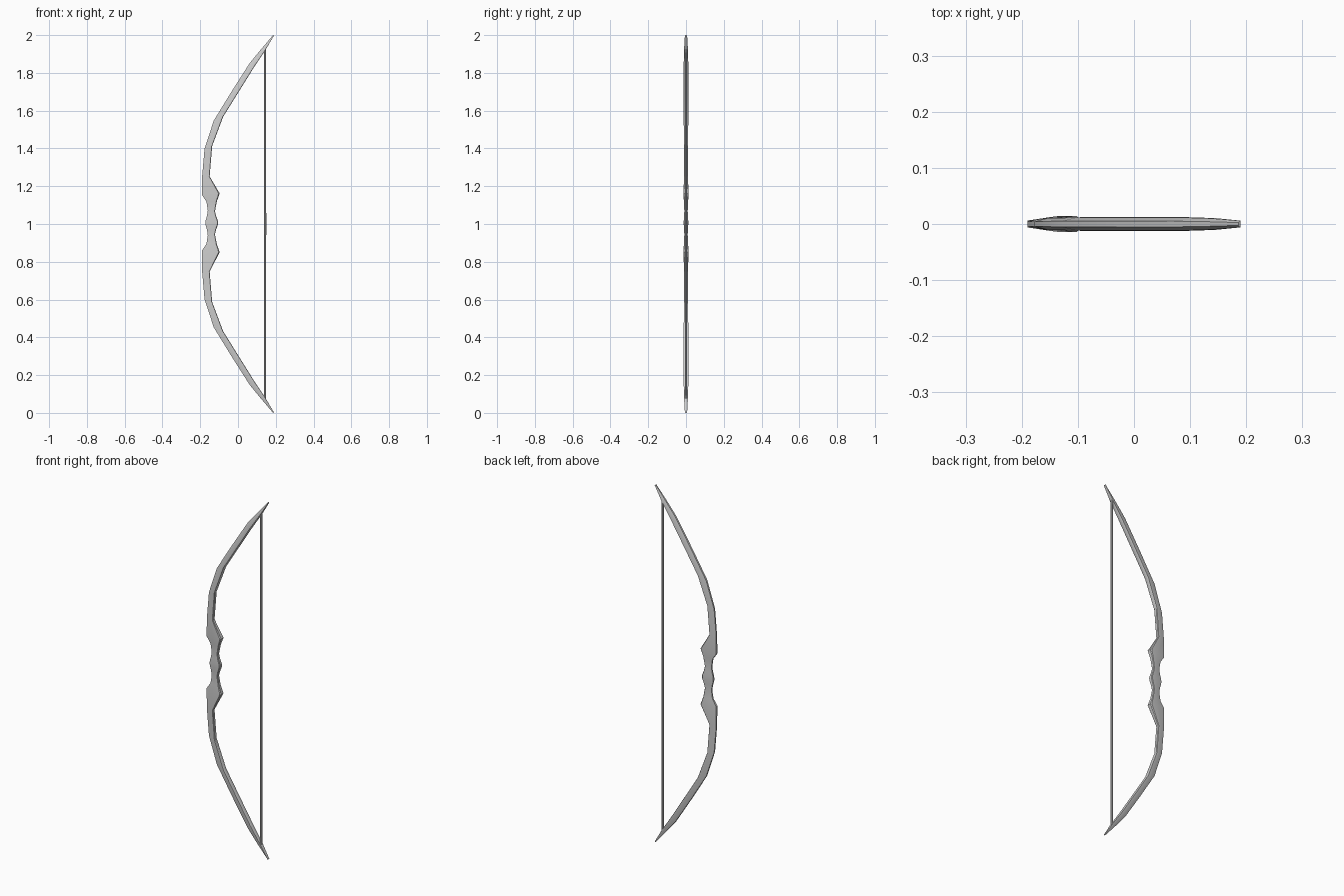
import bpy, bmesh, math

if "Cube" in bpy.data.objects:
    bpy.data.objects.remove(bpy.data.objects["Cube"])

# Upper half of the bow from grip centre to tip:
# back edge x, z | belly (string side) edge x, z | half thickness in y
HALF = [
    (-0.172, 1.005, -0.105, 1.006, 0.0120),
    (-0.171, 1.020, -0.106, 1.016, 0.0120),
    (-0.164, 1.045, -0.115, 1.040, 0.0105),
    (-0.160, 1.072, -0.122, 1.067, 0.0090),
    (-0.167, 1.118, -0.112, 1.120, 0.0110),
    (-0.190, 1.152, -0.097, 1.162, 0.0145),
    (-0.190, 1.250, -0.150, 1.252, 0.0095),
    (-0.177, 1.400, -0.137, 1.412, 0.0105),
    (-0.128, 1.548, -0.079, 1.567, 0.0125),
    (-0.036, 1.698, -0.005, 1.686, 0.0125),
    (0.062, 1.852, 0.086, 1.832, 0.0125),
    (0.122, 1.925, 0.146, 1.922, 0.0105),
    (0.186, 2.000, 0.190, 1.997, 0.0060),
]
# Bevelled section: (fraction from back to belly, fraction of half thickness)
SECTION = [(0, -0.42), (0.55, -0.95), (0.94, -1), (1, -0.7),
           (1, 0.7), (0.94, 1), (0.55, 0.95), (0, 0.42)]


def loft(name, rings):
    """Skin a list of closed rings into a capped object."""
    bm = bmesh.new()
    loops = [[bm.verts.new(p) for p in ring] for ring in rings]
    n = len(loops[0])
    for a, b in zip(loops, loops[1:]):
        for i in range(n):
            j = (i + 1) % n
            bm.faces.new((a[i], a[j], b[j], b[i]))
    bm.faces.new(loops[0])
    bm.faces.new(loops[-1])
    bmesh.ops.recalc_face_normals(bm, faces=bm.faces)
    mesh = bpy.data.meshes.new(name)
    bm.to_mesh(mesh)
    bm.free()
    obj = bpy.data.objects.new(name, mesh)
    bpy.context.collection.objects.link(obj)
    bpy.context.view_layer.objects.active = obj
    obj.select_set(True)
    bpy.ops.object.shade_smooth_by_angle(angle=math.radians(30))
    obj.select_set(False)
    return obj


def bow_ring(bx, bz, ix, iz, h):
    return [(bx + (ix - bx) * t, h * w, bz + (iz - bz) * t) for t, w in SECTION]


def mirrored(bx, bz, ix, iz, h):
    """Lower-half station; the grip swells sit slightly higher than a pure mirror."""
    lift = 0.013 if bz < 1.2 else 0
    return bx, 2 - bz + lift, ix, 2 - iz + lift, h


# Bow stave: grip and both limbs
lower = [mirrored(*s) for s in reversed(HALF[1:])]
loft("bow_stave", [bow_ring(*s) for s in lower + HALF])


# Bowstring with a slightly thicker serving at the middle
def circle(z, r, x=0.144, n=8):
    return [(x + r * math.cos(2 * math.pi * (i + .5) / n),
             r * math.sin(2 * math.pi * (i + .5) / n), z) for i in range(n)]


STRING = [(0.075, .006), (0.94, .006), (0.97, .007),
          (1.03, .007), (1.06, .006), (1.925, .006)]
loft("bowstring", [circle(z, r) for z, r in STRING])
